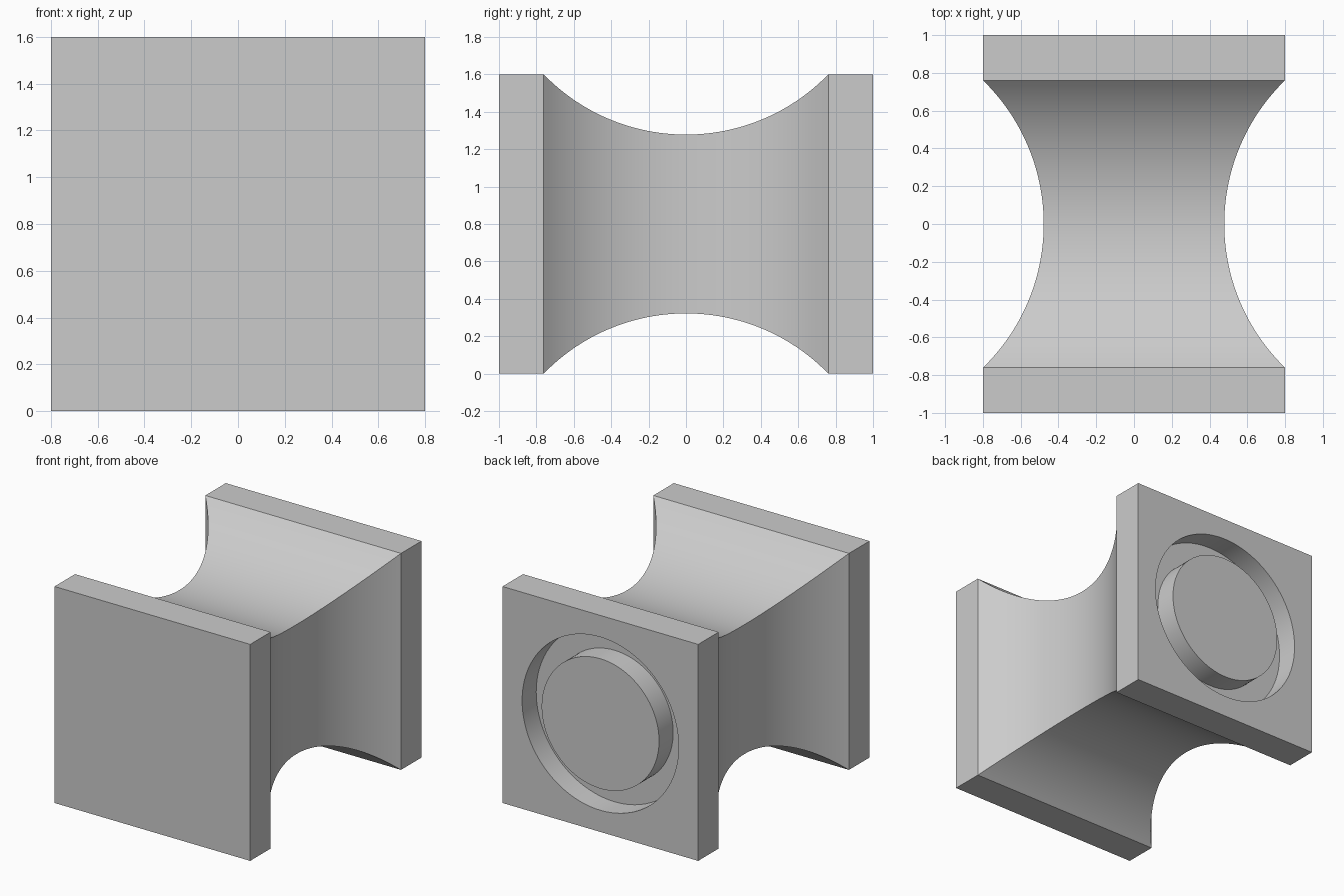
import bpy, bmesh, math

if "Cube" in bpy.data.objects:
    bpy.data.objects.remove(bpy.data.objects["Cube"])

grey = bpy.data.materials.new("light_grey")
grey.diffuse_color = (0.6, 0.6, 0.6, 1)
grey.use_nodes = True
grey.node_tree.nodes["Principled BSDF"].inputs["Base Color"].default_value = grey.diffuse_color

HALF, NECK, INNER_Y, END_Y, MID_Z = 0.8, 0.478, 0.761, 1.0, 0.8
GROOVE_OUT, GROOVE_IN, GROOVE_DEPTH = 0.64, 0.48, 0.165


def make_object(name, bm):
    bmesh.ops.recalc_face_normals(bm, faces=bm.faces)
    mesh = bpy.data.meshes.new(name)
    bm.to_mesh(mesh)
    bm.free()
    obj = bpy.data.objects.new(name, mesh)
    bpy.context.collection.objects.link(obj)
    return obj


# Spool: square sections along y, waisted by a circular arc between two end slabs
sag = HALF - NECK
radius = (INNER_Y ** 2 + sag ** 2) / (2 * sag)
sweep = math.asin(INNER_Y / radius)
STEPS = 48
profile = [(-END_Y, HALF)]
for i in range(STEPS + 1):
    a = -sweep + 2 * sweep * i / STEPS
    profile.append((radius * math.sin(a), NECK + radius * (1 - math.cos(a))))
profile.append((END_Y, HALF))

bm = bmesh.new()
rings = [[bm.verts.new((sx * h, y, MID_Z + sz * h))
          for sx, sz in ((-1, -1), (1, -1), (1, 1), (-1, 1))] for y, h in profile]
for r0, r1 in zip(rings, rings[1:]):
    for k in range(4):
        n = (k + 1) % 4
        bm.faces.new((r0[k], r0[n], r1[n], r1[k]))
bm.faces.new(rings[0])
bm.faces.new(rings[-1])
spool = make_object("square_spool", bm)
spool.data.materials.append(grey)

# Ring cutter for the circular groove in the back slab
SIDES = 96
section = [(GROOVE_IN, END_Y - GROOVE_DEPTH), (GROOVE_OUT, END_Y - GROOVE_DEPTH),
           (GROOVE_OUT, END_Y + 0.1), (GROOVE_IN, END_Y + 0.1)]
bm = bmesh.new()
loops = []
for i in range(SIDES):
    a = 2 * math.pi * i / SIDES
    loops.append([bm.verts.new((r * math.cos(a), y, MID_Z + r * math.sin(a)))
                  for r, y in section])
for i in range(SIDES):
    p, q = loops[i], loops[(i + 1) % SIDES]
    for k in range(4):
        n = (k + 1) % 4
        bm.faces.new((p[k], p[n], q[n], q[k]))
cutter = make_object("groove_cutter", bm)
cutter.data.materials.append(grey)
cutter.hide_render = True

# Cut the groove, then smooth the curves while keeping the edges sharp
cut = spool.modifiers.new("groove", 'BOOLEAN')
cut.operation = 'DIFFERENCE'
cut.solver = 'EXACT'
cut.object = cutter
bpy.context.view_layer.objects.active = spool
spool.select_set(True)
bpy.ops.object.modifier_apply(modifier=cut.name)
bpy.data.objects.remove(cutter)
bpy.ops.object.shade_smooth_by_angle(angle=math.radians(30))
